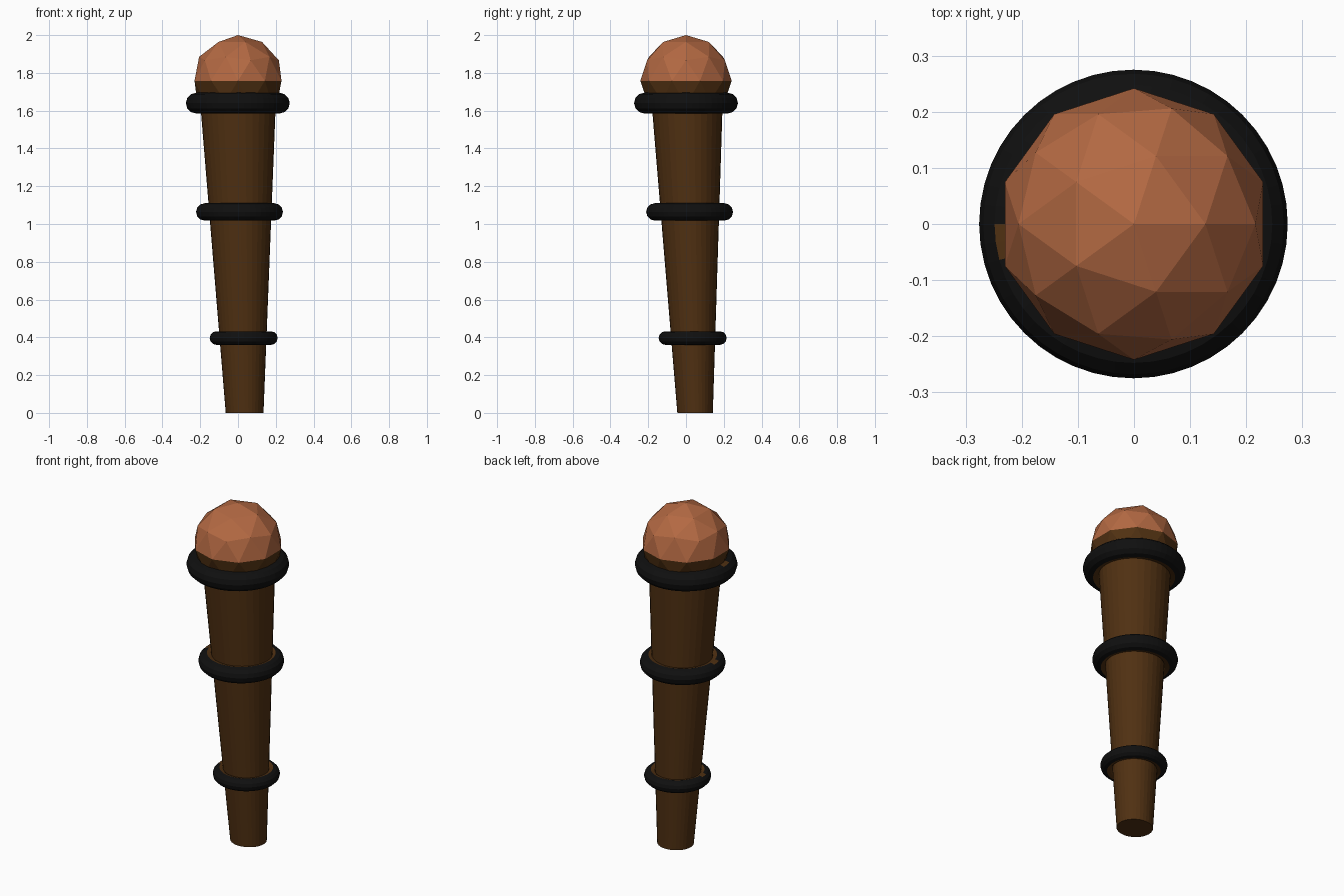
import bpy, bmesh, math
from mathutils import Vector

if "Cube" in bpy.data.objects:
    bpy.data.objects.remove(bpy.data.objects["Cube"])


def material(name, rgb):
    m = bpy.data.materials.new(name)
    m.diffuse_color = (*rgb, 1)
    m.use_nodes = True
    m.node_tree.nodes["Principled BSDF"].inputs["Base Color"].default_value = m.diffuse_color
    return m


wood = material("dark_wood", (0.08, 0.03, 0.006))
copper = material("copper", (0.45, 0.14, 0.055))
black = material("black_rubber", (0.005, 0.005, 0.005))


def finish(obj, name, *mats):
    obj.name = name
    for m in mats:
        obj.data.materials.append(m)
    return obj


# Tapered shaft, leaning slightly, with level ends
TOP = 1.64
bpy.ops.mesh.primitive_cone_add(vertices=32, radius1=0.1, radius2=0.2,
                                depth=TOP, location=(0, 0, 0))
shaft = finish(bpy.context.object, "shaft", wood)
for v in shaft.data.vertices:
    v.co.z += TOP / 2
    t = v.co.z / TOP
    v.co.x += 0.035 * (1 - t)
    v.co.y = v.co.y * 0.94 + 0.048 + (0.006 - 0.048) * t


# Rings: black outside, wood-coloured on the inner half of the tube
def ring(name, x, y, z, major, minor):
    bpy.ops.mesh.primitive_torus_add(location=(x, y, z), major_radius=major,
                                     minor_radius=minor, major_segments=48,
                                     minor_segments=12)
    obj = finish(bpy.context.object, name, black, wood)
    for p in obj.data.polygons:
        c = p.center
        r = math.hypot(c.x, c.y)
        ang = math.degrees(math.atan2(c.y, c.x)) % 360
        # small worn patch on the upper left of each ring
        patch = 180 < ang < 195 and c.z > minor * 0.8
        p.material_index = 1 if r < major * 0.998 or patch else 0


ring("lower_ring", 0.030, 0.035, 0.396, 0.144, 0.036)
ring("middle_ring", 0.008, 0.019, 1.064, 0.184, 0.046)
ring("upper_ring", -0.001, 0.0, 1.64, 0.22, 0.055)

# Faceted knob: copper above its equator, wood below
bpy.ops.mesh.primitive_ico_sphere_add(subdivisions=2, radius=0.242,
                                      location=(0, 0, 1.758))
knob = finish(bpy.context.object, "knob", copper, wood)
for p in knob.data.polygons:
    p.material_index = 0 if p.center.z > 0 else 1
